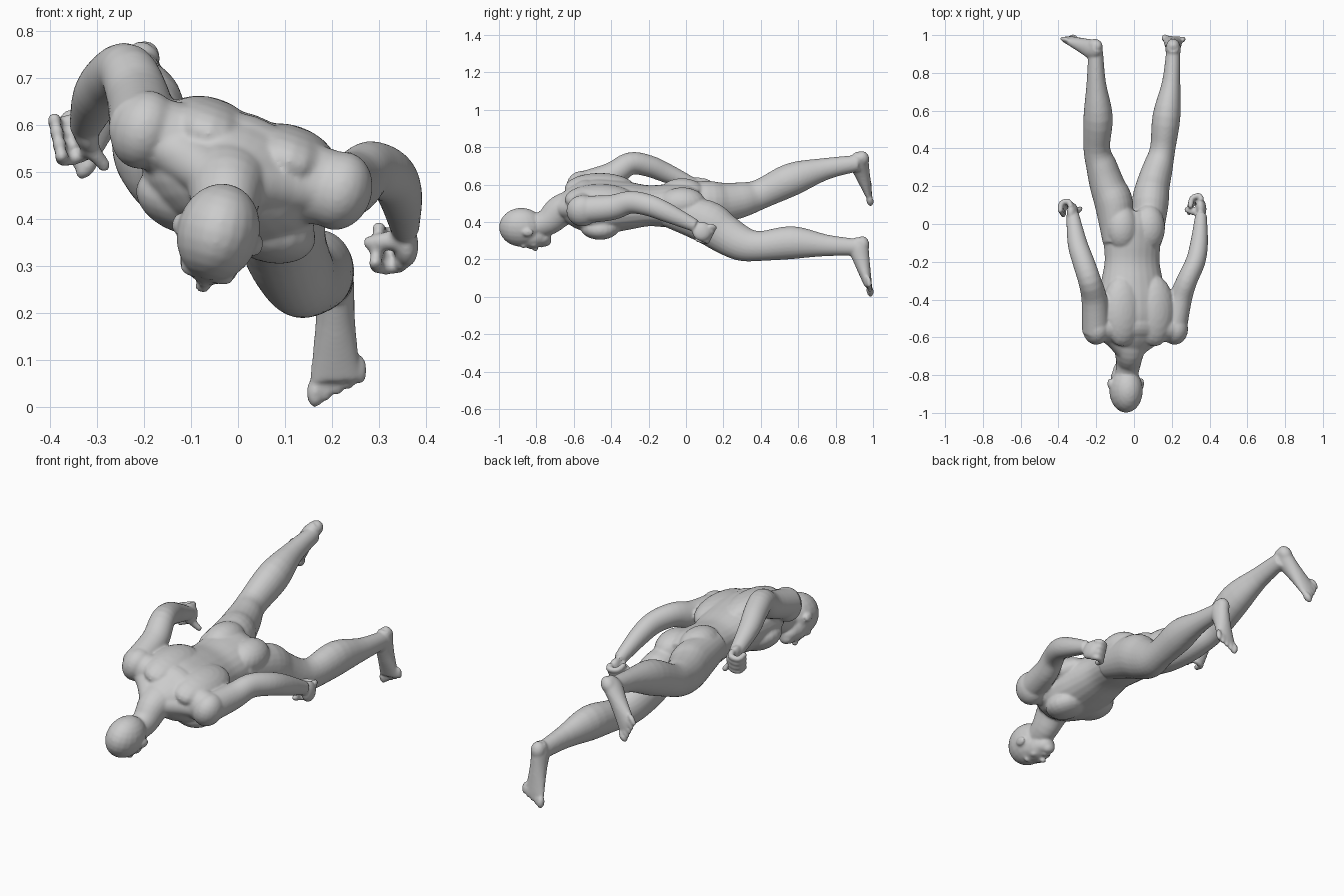
import bpy, bmesh, math
from mathutils import Vector, Matrix

if "Cube" in bpy.data.objects:
    bpy.data.objects.remove(bpy.data.objects["Cube"])

bm = bmesh.new()
SEGMENTS = 24
X, Y, Z = Matrix.Identity(3)


def rolled(degrees):
    """Side and back directions of a body part rolled about its length."""
    turn = Matrix.Rotation(math.radians(degrees), 3, 'Y')
    return turn @ X, turn @ Z


def blend(before, start, end, after, t):
    """Smooth interpolation between the start and end stations."""
    return 0.5 * (2 * start + (end - before) * t
                  + (2 * before - 5 * start + 4 * end - after) * t ** 2
                  + (3 * start - before - 3 * end + after) * t ** 3)


def tube(points, widths, depths, side, steps=4):
    """Limb along the points with smoothly changing oval sections."""
    stations = [(*point, wide, deep) for point, wide, deep in zip(points, widths, depths)]
    padded = [stations[0], *stations, stations[-1]]
    path = []
    for i in range(len(stations) - 1):
        for k in range(steps):
            path.append([blend(*column, k / steps) for column in zip(*padded[i:i + 4])])
    path.append(stations[-1])
    rings = []
    for i, (x, y, z, wide, deep) in enumerate(path):
        before, after = path[max(i - 1, 0)], path[min(i + 1, len(path) - 1)]
        along = (Vector(after[:3]) - Vector(before[:3])).normalized()
        across = (side - along * side.dot(along)).normalized()
        up = along.cross(across)
        ring = []
        for k in range(SEGMENTS):
            angle = math.tau * k / SEGMENTS
            offset = across * wide * math.cos(angle) + up * deep * math.sin(angle)
            ring.append(bm.verts.new(Vector((x, y, z)) + offset))
        rings.append(ring)
    for low, high in zip(rings, rings[1:]):
        for k in range(SEGMENTS):
            following = (k + 1) % SEGMENTS
            bm.faces.new((low[k], low[following], high[following], high[k]))
    bm.faces.new(rings[0][::-1])
    bm.faces.new(rings[-1])


def blob(center, radii, side=X, along=Y):
    """Ellipsoid with radii along side, along and their normal."""
    side = side.normalized()
    along = (along - side * along.dot(side)).normalized()
    axes = Matrix((side, along, side.cross(along))).transposed().to_4x4()
    matrix = Matrix.Translation(center) @ axes @ Matrix.Diagonal((*radii, 1))
    bmesh.ops.create_uvsphere(bm, u_segments=20, v_segments=12, radius=1, matrix=matrix)


def foot(heel, down, big_side):
    """Foot hanging from the ankle, with its sole turned to the back."""
    down, big_side = down.normalized(), big_side.normalized()
    sole = big_side.cross(down)
    if sole.y < 0:
        sole = -sole

    def at(distance, sideways, outward):
        return heel + down * distance + big_side * sideways + sole * outward

    centers = [at(0.01, 0, 0), at(0.05, 0, -0.02), at(0.13, 0, -0.012), at(0.26, 0, 0.006)]
    tube(centers, (0.032, 0.04, 0.042, 0.055), (0.032, 0.053, 0.042, 0.02), big_side)
    blob(at(0.035, 0, 0.002), (0.036, 0.045, 0.036), big_side, down)
    # toes, big to little
    for i in range(5):
        size = 0.014 if i else 0.019
        blob(at(0.287 - 0.012 * i, 0.043 - 0.024 * i, 0.012),
             (size, 0.033, size), big_side, down)


def hand(palm, forward, hook, stack, thumb):
    """Half closed hand, its fingers curling toward the hook direction."""
    forward, hook, stack = (v.normalized() for v in (forward, hook, stack))
    blob(palm, (0.028, 0.053, 0.052), hook, forward)
    finger = [0.015] * 4
    for i in range(4):
        base = palm + stack * (i - 1.5) * 0.027
        joints = [base + forward * 0.02, base + forward * 0.05 + hook * 0.01,
                  base + forward * 0.04 + hook * 0.05, base + hook * 0.06]
        tube(joints, finger, finger, stack)
        blob(joints[-1], finger[:3])
    root, tip = palm - forward * 0.025, palm + thumb
    thickness = (0.024, 0.019, 0.014)
    tube([root, (root + tip) / 2 + hook * 0.01, tip], thickness, thickness, stack)
    blob(tip, finger[:3])


def limb(xs, ys, zs, depths, ratio):
    """Arm or leg with oval sections of the given width to depth ratio."""
    tube(list(zip(xs, ys, zs)), [ratio * deep for deep in depths], depths, X)


# torso, from collar to crotch
side, back = rolled(19)
torso_ys = (-0.67, -0.6, -0.5, -0.4, -0.3, -0.2, -0.1, 0, 0.07)
tube([(-0.01, y, 0.487) for y in torso_ys],
     (0.07, 0.16, 0.2, 0.19, 0.168, 0.15, 0.155, 0.16, 0.12),
     (0.06, 0.11, 0.14, 0.138, 0.122, 0.104, 0.11, 0.11, 0.08), side)
chest, hips = Vector((0, -0.46, 0.485)), Vector((-0.01, -0.02, 0.48))
for s in (-1, 1):
    blob(chest + side * s * 0.09 + back * 0.07, (0.11, 0.19, 0.078), side)
    blob(chest + side * s * 0.09 - back * 0.08, (0.11, 0.11, 0.07), side)
    blob(hips + side * s * 0.075 + back * 0.05, (0.088, 0.125, 0.082), side)

# shoulder girdle and the muscles sloping from it to the neck
shoulders = [Vector((-0.2, -0.555, 0.59)), Vector((0.215, -0.555, 0.46))]
middle = Vector((0, -0.53, 0.515))
tube([shoulders[0], (shoulders[0] + middle) / 2, middle,
      (shoulders[1] + middle) / 2, shoulders[1]],
     (0.07, 0.085, 0.1, 0.085, 0.07), (0.075, 0.09, 0.11, 0.09, 0.08), Y)
nape = Vector((-0.03, -0.69, 0.475))
for shoulder in shoulders:
    blob(shoulder, (0.07, 0.085, 0.085), side)
    slope = [0.05, 0.055, 0.05]
    tube([nape, (nape + shoulder) / 2 + Y * 0.03, shoulder], slope, slope, Z)

# neck
tube([(-0.045, -0.83, 0.37), (-0.03, -0.74, 0.4), (-0.025, -0.67, 0.46), (-0.015, -0.58, 0.5)],
     (0.058, 0.064, 0.08, 0.11), (0.06, 0.073, 0.085, 0.08), side)

# head, with the face turned down
side, back = rolled(16)
skull = Vector((-0.042, -0.88, 0.372))


def on_head(sideways, y, outward, radii):
    blob(skull + side * sideways + Y * y + back * outward, radii, side)


on_head(0, 0, 0, (0.088, 0.12, 0.105))
on_head(0, 0.05, -0.045, (0.07, 0.1, 0.068))       # face
on_head(0, 0.1, -0.055, (0.055, 0.06, 0.045))      # jaw
on_head(0, 0.13, -0.075, (0.035, 0.03, 0.03))      # chin
on_head(0, 0.055, -0.11, (0.011, 0.026, 0.014))    # nose bridge
on_head(0, 0.075, -0.12, (0.017, 0.014, 0.014))    # nose tip
on_head(0, 0.108, -0.1, (0.024, 0.015, 0.011))     # lips
for s in (-1, 1):
    on_head(s * 0.03, 0.01, -0.09, (0.03, 0.015, 0.017))      # brow
    on_head(s * 0.04, 0.065, -0.08, (0.022, 0.025, 0.02))     # cheek
    on_head(s * 0.088, 0.035, -0.005, (0.012, 0.03, 0.022))   # ear

# arms, right bent high behind the back and left hanging low
arm_ys = (-0.57, -0.4, -0.3, -0.2, -0.1, 0.05)
arm_depths = (0.075, 0.068, 0.061, 0.058, 0.052, 0.034)
limb((-0.2, -0.21, -0.235, -0.268, -0.3, -0.325), arm_ys,
     (0.59, 0.65, 0.712, 0.7, 0.66, 0.595), arm_depths, 1)
limb((0.21, 0.245, 0.28, 0.325, 0.345, 0.355), arm_ys,
     (0.465, 0.477, 0.505, 0.49, 0.45, 0.38), arm_depths, 0.9)

# hands
hand(Vector((-0.325, 0.06, 0.59)), Vector((-0.1, 1, -0.3)), Vector((-1, 0, -0.3)),
     Vector((-0.2, 0.3, 1)), Vector((0.04, 0.02, -0.075)))
hand(Vector((0.355, 0.085, 0.35)), Vector((-0.05, 1, -0.3)), Vector((-1, -0.1, -0.1)),
     Vector((0.1, 0.5, 1)), Vector((-0.075, -0.01, 0)))

# legs, left low and right raised
leg_ys = (-0.1, 0.1, 0.2, 0.3, 0.4, 0.57, 0.75, 0.92)
leg_depths = (0.085, 0.115, 0.106, 0.094, 0.08, 0.088, 0.058, 0.044)
limb((0.075, 0.085, 0.1, 0.127, 0.152, 0.172, 0.197, 0.208), leg_ys,
     (0.46, 0.405, 0.34, 0.285, 0.272, 0.29, 0.275, 0.265), leg_depths, 0.84)
limb((-0.09, -0.105, -0.14, -0.17, -0.197, -0.19, -0.2, -0.203), leg_ys,
     (0.52, 0.505, 0.505, 0.52, 0.55, 0.63, 0.685, 0.715), leg_depths, 0.88)

# feet, right with the toes turned out
foot(Vector((0.207, 0.938, 0.315)), Vector((0, 0.12, -1)), -X)
foot(Vector((-0.185, 0.938, 0.765)), Vector((-0.6, 0.12, -0.8)), Vector((0.8, 0, -0.6)))

# all parts fused into one smooth skin
bmesh.ops.recalc_face_normals(bm, faces=bm.faces)
mesh = bpy.data.meshes.new("body")
bm.to_mesh(mesh)
bm.free()
body = bpy.data.objects.new("body", mesh)
bpy.context.collection.objects.link(body)

skin = bpy.data.materials.new("light grey clay")
skin.use_nodes = True
colour = (0.6, 0.6, 0.6, 1)
skin.diffuse_color = colour
skin.node_tree.nodes["Principled BSDF"].inputs["Base Color"].default_value = colour
mesh.materials.append(skin)

remesh = body.modifiers.new("fuse", 'REMESH')
remesh.mode = 'VOXEL'
remesh.voxel_size = 0.006
remesh.use_smooth_shade = True
smooth = body.modifiers.new("soften", 'SMOOTH')
smooth.factor = 0.5
smooth.iterations = 10
